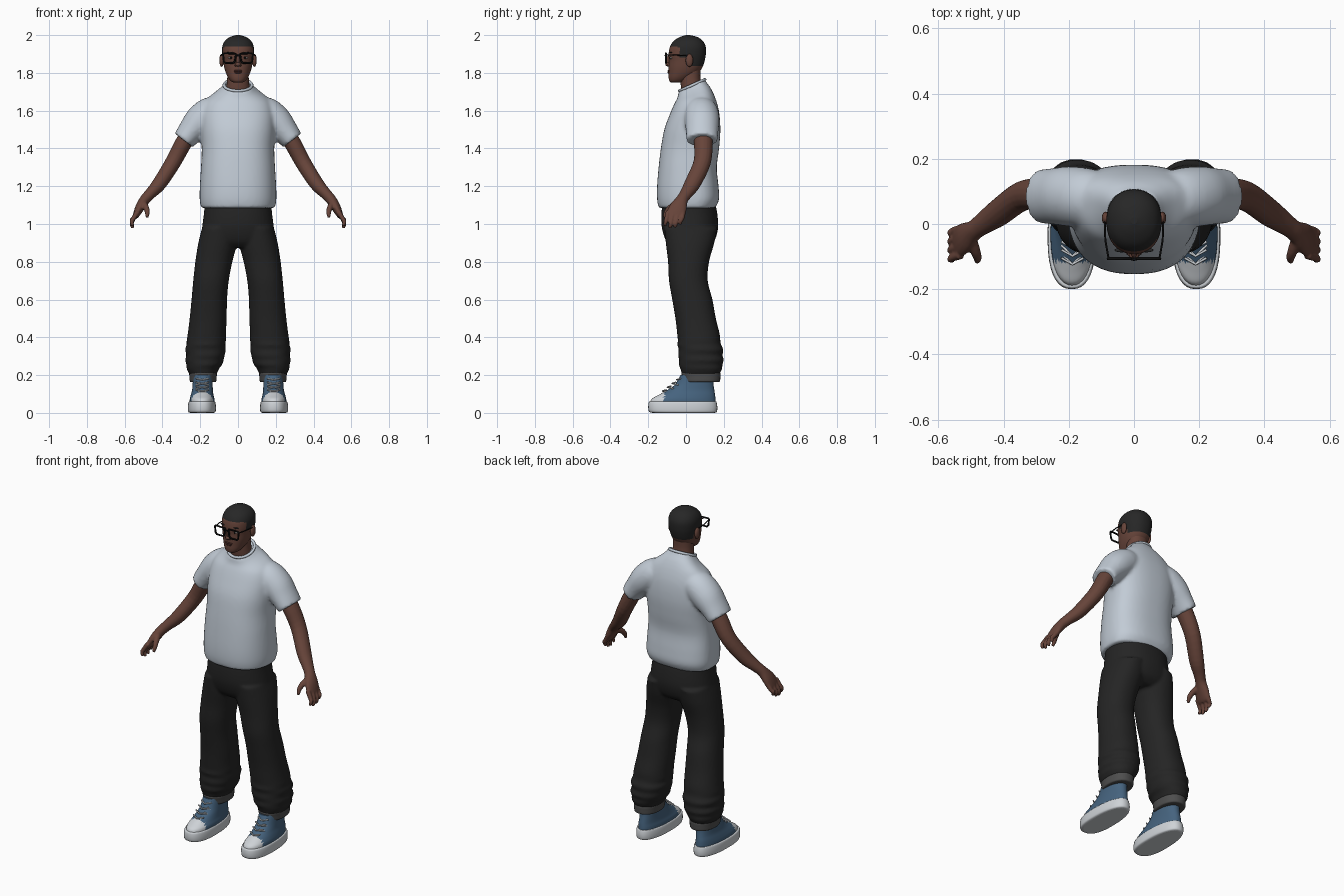
import bpy, bmesh, math
from mathutils import Vector


def material(name, r, g, b):
    m = bpy.data.materials.new(name)
    m.diffuse_color = (r, g, b, 1)
    return m


SHIRT = material("shirt grey", .54, .60, .67)
PANTS = material("black cloth", .018, .018, .018)
CUFF = material("cuff grey", .075, .075, .075)
SKIN = material("brown skin", .135, .058, .042)
HAIR = material("dark hair", .02, .02, .02)
BLUE = material("canvas blue", .06, .125, .21)
RUBBER = material("white rubber", .62, .65, .68)
BLACK = material("frame black", .004, .004, .004)
LIP = material("lip brown", .085, .03, .025)
EYE = material("eye white", .4, .38, .36)


def smooth_rows(rows, sub):
    """Catmull-Rom interpolation of ring parameters."""
    out = []
    for i in range(len(rows) - 1):
        p = [rows[max(i - 1, 0)], rows[i], rows[i + 1], rows[min(i + 2, len(rows) - 1)]]
        for k in range(sub):
            t = k / sub
            out.append([.5 * (2 * b + (c - a) * t + (2 * a - 5 * b + 4 * c - d) * t * t
                              + (3 * b - a - 3 * c + d) * t ** 3) for a, b, c, d in zip(*p)])
    return out + [list(rows[-1])]


def skin_rings(bm, rings):
    vs = [[bm.verts.new(p) for p in r] for r in rings]
    n = len(vs[0])
    for a, b in zip(vs, vs[1:]):
        for i in range(n):
            bm.faces.new((a[i], a[(i + 1) % n], b[(i + 1) % n], b[i]))
    bm.faces.new(vs[0])
    bm.faces.new(vs[-1])


def power(c, e):
    return math.copysign(abs(c) ** (2 / e), c)


def loft(bm, rows, side=1, n=40, sub=4, e=2.2, mid=.5, taper=0):
    """Level rings: x, z, half width, front y, back y, tilt."""
    rings = []
    for x, z, rx, y0, y1, tilt in smooth_rows([tuple(r) + (0,) * (6 - len(r)) for r in rows], sub):
        yc, ring = y0 + (y1 - y0) * mid, []
        for i in range(n):
            a = 2 * math.pi * i / n
            c, s = math.cos(a), math.sin(a)
            y = yc + power(s, e) * ((y1 - yc) if s > 0 else (yc - y0))
            w = rx * (1 - taper * s)
            ring.append(((x + w * power(c, e)) * side, y, z + tilt * (y - yc)))
        rings.append(ring)
    skin_rings(bm, rings)


def limb(bm, rows, side=1, n=16, sub=4):
    """Rings along a path: x, y, z, radius along y, other radius."""
    rows = smooth_rows(rows, sub)
    pts = [Vector(r[:3]) for r in rows]
    rings = []
    for i, r in enumerate(rows):
        t = (pts[min(i + 1, len(pts) - 1)] - pts[max(i - 1, 0)]).normalized()
        u = Vector((0, 1, 0))
        u = (u - t * u.dot(t)).normalized()
        v = t.cross(u)
        ring = []
        for k in range(n):
            a = 2 * math.pi * k / n
            p = pts[i] + u * r[3] * math.cos(a) + v * r[4] * math.sin(a)
            ring.append((p.x * side, p.y, p.z))
        rings.append(ring)
    skin_rings(bm, rings)


def finish(name, bm, mats, voxel=0, relax=0, rule=None):
    bmesh.ops.recalc_face_normals(bm, faces=bm.faces[:])
    for f in bm.faces:
        f.smooth = len(f.verts) == 4
        if rule:
            f.material_index = rule(f.calc_center_median())
    me = bpy.data.meshes.new(name)
    bm.to_mesh(me)
    bm.free()
    ob = bpy.data.objects.new(name, me)
    bpy.context.collection.objects.link(ob)
    for m in mats:
        me.materials.append(m)
    if voxel:
        r = ob.modifiers.new("blend", 'REMESH')
        r.mode, r.voxel_size, r.use_smooth_shade = 'VOXEL', voxel, True
        if relax:
            s = ob.modifiers.new("relax", 'SMOOTH')
            s.factor, s.iterations = .5, relax
    return ob


def blob(name, loc, scale, mat):
    bm = bmesh.new()
    bmesh.ops.create_uvsphere(bm, u_segments=16, v_segments=10, radius=1)
    for v in bm.verts:
        v.co = Vector([a * b + c for a, b, c in zip(v.co, scale, loc)])
    ob = finish(name, bm, [mat])
    for p in ob.data.polygons:
        p.use_smooth = True


def wire(name, pts, r, mat, cyclic=False):
    cu = bpy.data.curves.new(name, 'CURVE')
    cu.dimensions, cu.bevel_depth, cu.bevel_resolution = '3D', r, 2
    cu.use_fill_caps = True
    sp = cu.splines.new('POLY')
    sp.points.add(len(pts) - 1)
    for p, q in zip(sp.points, pts):
        p.co = (*q, 1)
    sp.use_cyclic_u = cyclic
    cu.materials.append(mat)
    bpy.context.collection.objects.link(bpy.data.objects.new(name, cu))


# T-shirt: torso and sleeves blended together
bm = bmesh.new()
loft(bm, [(0, 1.085, .195, -.145, .155), (0, 1.13, .203, -.153, .175), (0, 1.2, .202, -.153, .172),
          (0, 1.3, .196, -.145, .163), (0, 1.4, .192, -.133, .175), (0, 1.5, .198, -.115, .182),
          (0, 1.59, .195, -.085, .175, .05), (0, 1.655, .17, -.062, .155, .15),
          (0, 1.70, .115, -.045, .13, .3), (0, 1.725, .084, -.042, .108, .42),
          (0, 1.74, .076, -.038, .102, .45)], n=56, e=2.4, mid=.6)
for s in (-1, 1):
    limb(bm, [(.08, .075, 1.61, .075, .06), (.14, .08, 1.59, .09, .085), (.2, .085, 1.545, .092, .085),
              (.25, .085, 1.49, .086, .07), (.287, .085, 1.443, .083, .06)], s, n=28)
finish("t_shirt", bm, [SHIRT], .01, 4)

# Shirt collar rib
wire("collar", [(.074 * math.cos(a), .033 + .067 * math.sin(a), 1.735 + .03 * math.sin(a))
                for a in [math.pi * i / 20 for i in range(40)]], .008, SHIRT, True)

# Baggy trousers: hips and legs blended together
bm = bmesh.new()
loft(bm, [(0, 1.13, .175, -.12, .15), (0, 1.06, .18, -.13, .165), (0, .98, .19, -.128, .17),
          (0, .91, .195, -.105, .15), (0, .875, .15, -.07, .11)], n=48)
for s in (-1, 1):
    loft(bm, [(.1, .98, .09, -.115, .165), (.108, .9, .102, -.107, .15), (.128, .8, .098, -.095, .122),
              (.143, .7, .094, -.09, .115), (.152, .6, .094, -.073, .14), (.158, .5, .098, -.056, .158),
              (.165, .42, .101, -.047, .178), (.168, .38, .104, -.043, .182), (.170, .36, .102, -.046, .186),
              (.172, .335, .108, -.038, .198), (.172, .305, .101, -.042, .193), (.178, .28, .102, -.036, .2),
              (.178, .255, .094, -.038, .192), (.186, .235, .086, -.03, .192), (.185, .2, .07, -.02, .175)],
         s, n=40)
finish("trousers", bm, [PANTS], .009, 2)

for s in (-1, 1):
    # Trouser cuffs
    bm = bmesh.new()
    loft(bm, [(.185, .163, .064, -.008, .172), (.185, .168, .07, -.016, .18), (.185, .19, .072, -.02, .182),
              (.185, .21, .073, -.024, .182), (.185, .22, .066, -.016, .174)], s, n=32)
    finish("trouser_cuff", bm, [CUFF])

    # Bare arm with hand
    bm = bmesh.new()
    limb(bm, [(.22, .09, 1.53, .05, .045), (.285, .092, 1.435, .05, .045), (.345, .085, 1.325, .046, .042),
              (.415, .035, 1.215, .043, .038), (.465, .0, 1.16, .034, .03), (.492, -.02, 1.13, .032, .028),
              (.518, -.04, 1.09, .046, .025), (.538, -.055, 1.05, .05, .018), (.545, -.058, 1.035, .04, .012)], s)
    for i, drop in enumerate((.012, 0, .004, .02)):
        y = -.096 + .027 * i
        limb(bm, [(.532, y, 1.065, .013, .014), (.553, y - .006, 1.03, .0125, .0125),
                  (.563, y - .012, 1.0 + drop, .011, .011), (.556, y - .016, .978 + drop, .008, .008)], s, n=10)
    limb(bm, [(.502, -.045, 1.11, .02, .02), (.486, -.085, 1.085, .016, .016),
              (.48, -.105, 1.06, .013, .013), (.482, -.115, 1.035, .008, .008)], s, n=10)
    finish("arm", bm, [SKIN], .005, 2)

    # Sneaker: sole, canvas upper with toe cap, laces
    bm = bmesh.new()
    loft(bm, [(.191, 0, .062, -.175, .15), (.191, .006, .072, -.195, .163), (.191, .03, .074, -.2, .166),
              (.191, .056, .071, -.197, .162), (.191, .06, .064, -.19, .157)], s, e=2.4, taper=.08)
    finish("shoe_sole", bm, [RUBBER])
    bm = bmesh.new()
    loft(bm, [(.19, .055, .066, -.19, .157), (.19, .075, .065, -.18, .156), (.19, .095, .06, -.145, .154),
              (.188, .12, .055, -.1, .15), (.187, .15, .053, -.058, .146), (.186, .2, .052, -.03, .145)],
         s, e=2.2, taper=.08, sub=5)
    finish("shoe_upper", bm, [BLUE, RUBBER], rule=lambda c: int(c.y < -.115))
    for i in range(4):
        y, z = -.118 + .025 * i, .112 + .02 * i
        for d in (-1, 1):
            wire("shoe_lace", [(s * .189 - d * .034, y + .028, z - .004), (s * .189, y - .006, z + .004),
                               (s * .189 + d * .034, y + .014, z + .01)], .004, RUBBER)

# Neck
bm = bmesh.new()
loft(bm, [(0, 1.66, .07, -.015, .09), (0, 1.72, .062, -.026, .086), (0, 1.77, .057, -.03, .076),
          (0, 1.83, .056, -.03, .078)])
finish("neck", bm, [SKIN])


# Head with short hair set by a hairline rule
def hairline(c):
    if c.y < -.035:
        return int(c.z > 1.942 - .25 * max(0, abs(c.x) - .05))
    if c.y < .03:
        return int(c.z > 1.885)
    return int(c.z > 1.835)


bm = bmesh.new()
loft(bm, [(0, 1.748, .022, -.078, -.02), (0, 1.757, .038, -.088, 0), (0, 1.775, .052, -.092, .03),
          (0, 1.80, .064, -.092, .065), (0, 1.83, .073, -.092, .087), (0, 1.865, .079, -.09, .099),
          (0, 1.90, .084, -.092, .105), (0, 1.94, .083, -.084, .104), (0, 1.97, .069, -.064, .088),
          (0, 1.99, .042, -.032, .06), (0, 2.0, .01, 0, .02)], n=64, sub=6)
finish("head", bm, [SKIN, HAIR], rule=hairline)

# Face
blob("nose_bridge", (0, -.09, 1.868), (.009, .014, .026), SKIN)
blob("nose_tip", (0, -.096, 1.845), (.015, .014, .011), SKIN)
blob("upper_lip", (0, -.089, 1.811), (.025, .009, .005), LIP)
blob("lower_lip", (0, -.088, 1.802), (.021, .01, .006), LIP)
for s in (-1, 1):
    blob("nostril_wing", (s * .012, -.09, 1.842), (.008, .01, .008), SKIN)
    blob("ear", (s * .087, .018, 1.866), (.012, .02, .034), SKIN)
    blob("eye", (s * .037, -.078, 1.88), (.015, .008, .006), EYE)
    blob("iris", (s * .037, -.084, 1.88), (.006, .004, .006), BLACK)
    blob("eyebrow", (s * .038, -.08, 1.908), (.022, .007, .004), HAIR)
    # Glasses: rim and temple
    wire("glasses_rim", [(s * x, -.106, z) for x, z in
                         ((.014, 1.902), (.074, 1.904), (.079, 1.898), (.075, 1.862), (.066, 1.852),
                          (.026, 1.852), (.017, 1.86), (.011, 1.895))], .0052, BLACK, True)
    wire("glasses_temple", [(s * .078, -.106, 1.896), (s * .088, -.05, 1.894), (s * .09, .015, 1.89),
                            (s * .09, .03, 1.878)], .003, BLACK)
wire("glasses_bridge", [(-.012, -.106, 1.89), (0, -.109, 1.893), (.012, -.106, 1.89)], .0045, BLACK)
